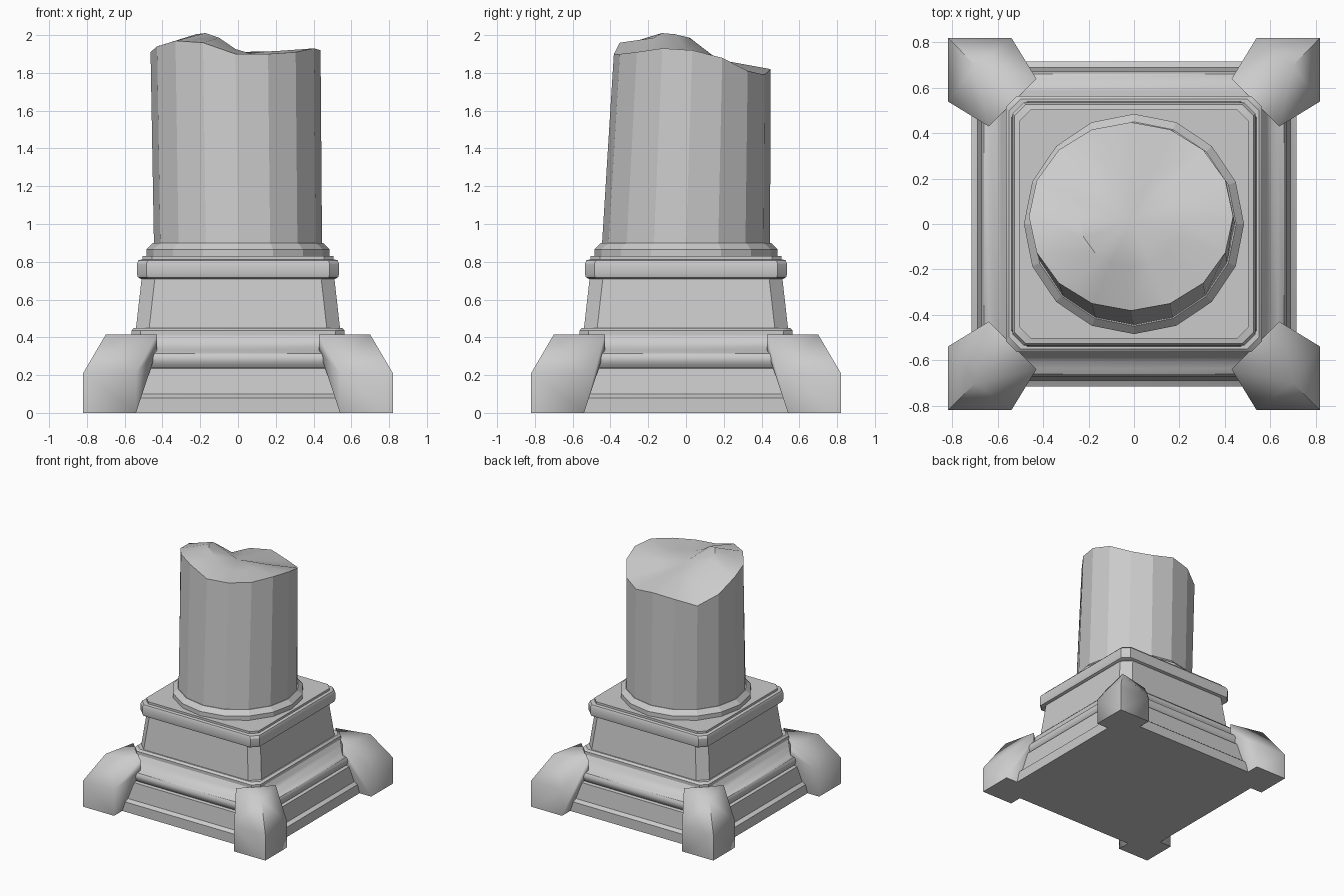
import bpy, bmesh, math

cube = bpy.data.objects.get("Cube")
if cube:
    bpy.data.objects.remove(cube)

stone = bpy.data.materials.new("grey stone")
stone.use_nodes = True
GREY = (0.6, 0.6, 0.6, 1)
stone.diffuse_color = GREY
stone.node_tree.nodes["Principled BSDF"].inputs["Base Color"].default_value = GREY


def finish(name, bm, angle):
    bmesh.ops.recalc_face_normals(bm, faces=bm.faces)
    mesh = bpy.data.meshes.new(name)
    bm.to_mesh(mesh)
    bm.free()
    mesh.materials.append(stone)
    ob = bpy.data.objects.new(name, mesh)
    bpy.context.collection.objects.link(ob)
    bpy.ops.object.select_all(action='DESELECT')
    ob.select_set(True)
    bpy.context.view_layer.objects.active = ob
    bpy.ops.object.shade_smooth_by_angle(angle=math.radians(angle))
    return ob


def bridge(bm, low, high):
    n = len(low)
    for i in range(n):
        j = (i + 1) % n
        bm.faces.new((low[i], low[j], high[j], high[i]))


def loft(name, rings, angle=30):
    bm = bmesh.new()
    rows = [[bm.verts.new(p) for p in ring] for ring in rings]
    for low, high in zip(rows, rows[1:]):
        bridge(bm, low, high)
    bm.faces.new(rows[0])
    bm.faces.new(rows[-1])
    return finish(name, bm, angle)


def square(half, z, cut):
    # square outline with cut corners
    c = half - cut
    return [(half, -c, z), (half, c, z), (c, half, z), (-c, half, z),
            (-half, c, z), (-half, -c, z), (-c, -half, z), (c, -half, z)]


def circle(r, z, n=16):
    return [(r * math.cos(math.tau * i / n), r * math.sin(math.tau * i / n), z)
            for i in range(n)]


# Square moulded base
plinth = [(0.715, 0), (0.715, 0.08), (0.69, 0.1), (0.675, 0.235), (0.65, 0.24)]
bead = [(0.65 + 0.023 * math.sin(math.pi * t / 6), 0.24 + 0.09 * t / 6) for t in range(1, 6)]
cove = [(0.635, 0.33), (0.605, 0.35), (0.585, 0.38), (0.565, 0.41), (0.565, 0.435), (0.55, 0.45)]
loft("moulded_base", [square(h, z, 0.05) for h, z in plinth + bead + cove])

# Tapered pedestal block
loft("pedestal", [square(0.54, 0.45, 0.07), square(0.51, 0.715, 0.07)])

# Rounded cap slab
cap = [(0.515, 0.71), (0.53, 0.718), (0.535, 0.735), (0.535, 0.79), (0.527, 0.808),
       (0.505, 0.813), (0.505, 0.83)]
loft("cap_slab", [square(h, z, 0.05) for h, z in cap])

# Collar under the shaft
loft("collar", [circle(r, z) for r, z in ((0.485, 0.825), (0.485, 0.865), (0.45, 0.9))], 15)

# Broken shaft, leaning slightly, with an uneven top
rim_z = [1.92, 1.88, 1.81, 1.79, 1.82, 1.80, 1.75, 1.82,
         1.91, 1.94, 1.97, 1.96, 1.90, 1.90, 1.91, 1.93]
bm = bmesh.new()
bottom = [bm.verts.new(p) for p in circle(0.445, 0.89)]
rim, inner = [], []
for i, z in enumerate(rim_z):
    a = math.tau * i / 16
    x, y = 0.45 * math.cos(a), 0.415 * math.sin(a)
    rim.append(bm.verts.new((x - 0.013, y + 0.033, z)))
    bump = 0.085 * max(0, math.cos(a - math.radians(198)))
    inner.append(bm.verts.new((x / 2 - 0.013, y / 2 + 0.02, (z + 1.9) / 2 + bump)))
peak = bm.verts.new((-0.013, 0.01, 1.91))
bm.faces.new(bottom)
bridge(bm, bottom, rim)
bridge(bm, rim, inner)
for i in range(16):
    bm.faces.new((inner[i], inner[(i + 1) % 16], peak))
shaft = finish("broken_shaft", bm, 30)
for p in shaft.data.polygons:
    if p.center.z < 1.6:
        p.use_smooth = False

# Four corner feet that bend inward over the base
foot = [(x, y, z) for x in (0.54, 0.82) for y in (0.54, 0.82) for z in (0, 0.21)]
foot += [(0.7, 0.7, 0.415)]
foot += [p for z in (0.33, 0.415) for p in ((0.43, 0.64, z), (0.64, 0.43, z))]
for side_y, depth in ((-1, "front"), (1, "back")):
    for side_x, side in ((1, "left"), (-1, "right")):
        bm = bmesh.new()
        for x, y, z in foot:
            bm.verts.new((x * side_x, y * side_y, z))
        bmesh.ops.convex_hull(bm, input=bm.verts)
        finish(f"{depth}_{side}_foot", bm, 60)
